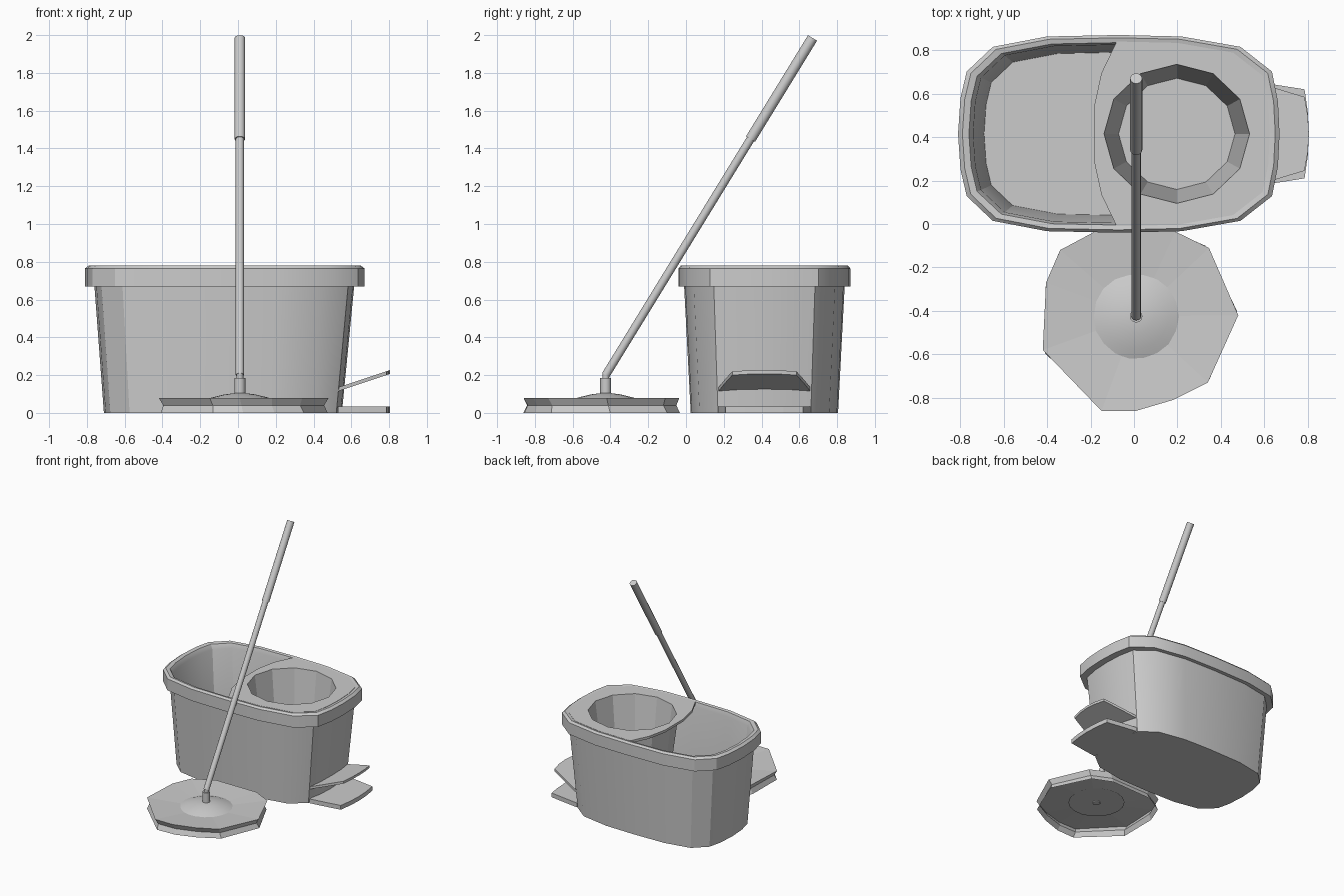
import bpy, bmesh
from math import sin, cos, tau
from mathutils import Vector

if "Cube" in bpy.data.objects:
    bpy.data.objects.remove(bpy.data.objects["Cube"])

CY = 0.415          # bucket centre line in y
MOP = (0.01, -0.425)  # mop head centre


def finish(name, bm, smooth=None):
    bmesh.ops.recalc_face_normals(bm, faces=bm.faces)
    me = bpy.data.meshes.new(name)
    bm.to_mesh(me)
    bm.free()
    ob = bpy.data.objects.new(name, me)
    bpy.context.collection.objects.link(ob)
    if smooth:
        bpy.ops.object.select_all(action='DESELECT')
        ob.select_set(True)
        bpy.context.view_layer.objects.active = ob
        bpy.ops.object.shade_smooth_by_angle(angle=smooth)
    return ob


def loft(name, rings, start=True, end=True, smooth=None):
    bm = bmesh.new()
    vs = [[bm.verts.new(p) for p in r] for r in rings]
    n = len(vs[0])
    for a, b in zip(vs, vs[1:]):
        for i in range(n):
            j = (i + 1) % n
            bm.faces.new((a[i], a[j], b[j], b[i]))
    if start:
        bm.faces.new(vs[0][::-1])
    if end:
        bm.faces.new(vs[-1])
    return finish(name, bm, smooth)


def circle(cx, cy, r, z, n, ry=None):
    return [(cx + r * cos(tau * i / n), cy + (ry or r) * sin(tau * i / n), z) for i in range(n)]


def tube(name, p, q, r, n=12):
    p, q = Vector(p), Vector(q)
    d = (q - p).normalized()
    u = d.cross(Vector((0, 1, 0) if abs(d.y) < 0.3 else (1, 0, 0))).normalized()
    v = d.cross(u)
    ring = lambda c: [c + r * (cos(tau * i / n) * u + sin(tau * i / n) * v) for i in range(n)]
    return loft(name, [ring(p), ring(q)], smooth=0.7)


# Bucket outline: half profile in unit space, mirrored across the long axis
half = [(1, 0), (0.99, 0.33), (0.953, 0.63), (0.757, 0.88), (0.39, 0.985), (0.0, 1.0),
        (-0.446, 0.985), (-0.784, 0.88), (-0.946, 0.63), (-0.985, 0.36), (-1, 0)]
unit = half + [(u, -v) for u, v in half[-2:0:-1]]


def outline(x0, x1, hy, z):
    return [((x0 + x1) / 2 + u * (x1 - x0) / 2, CY + v * hy, z) for u, v in unit]


# Bucket: floor, outer wall, overhanging rim, lip and inner wall
loft("bucket", [
    outline(-0.71, 0.55, 0.39, 0),
    outline(-0.76, 0.615, 0.425, 0.67),
    outline(-0.81, 0.67, 0.455, 0.67),
    outline(-0.81, 0.67, 0.455, 0.765),
    outline(-0.79, 0.65, 0.442, 0.78),
    outline(-0.76, 0.62, 0.42, 0.775),
    outline(-0.74, 0.605, 0.41, 0.74),
    outline(-0.69, 0.53, 0.375, 0.025)], smooth=0.5)

# Top deck over the right half, with a hole for the wringer cup
lip = outline(-0.765, 0.625, 0.425, 0.778)
edge = [(-0.08, 0.425), (-0.15, 0.28), (-0.185, 0.12)]
loop = [p for p in lip[:6] if p[0] > -0.07]
loop += [(x, CY + y, 0.778) for x, y in edge]
loop += [(x, CY - y, 0.778) for x, y in edge[::-1]]
loop += [p for p in lip[15:] if p[0] > -0.07]
bm = bmesh.new()
for ring in (loop, circle(0.197, CY, 0.335, 0.778, 12, 0.32)):
    vs = [bm.verts.new(p) for p in ring]
    for i in range(len(vs)):
        bm.edges.new((vs[i - 1], vs[i]))
bmesh.ops.triangle_fill(bm, use_beauty=True, edges=bm.edges[:], normal=(0, 0, 1))
bmesh.ops.dissolve_limit(bm, angle_limit=0.01, verts=bm.verts[:], edges=bm.edges[:])
bmesh.ops.recalc_face_normals(bm, faces=bm.faces)
if bm.faces[0].normal.z < 0:
    bmesh.ops.reverse_faces(bm, faces=bm.faces[:])
me = bpy.data.meshes.new("deck")
bm.to_mesh(me)
bm.free()
deck = bpy.data.objects.new("deck", me)
bpy.context.collection.objects.link(deck)
mod = deck.modifiers.new("thickness", 'SOLIDIFY')
mod.thickness = 0.02

# Wringer cup, hanging from the deck
loft("wringer_cup", [
    circle(0.197, CY, 0.28, 0.25, 12, 0.27),
    circle(0.197, CY, 0.348, 0.765, 12, 0.333),
    circle(0.197, CY, 0.335, 0.778, 12, 0.32),
    circle(0.197, CY, 0.268, 0.265, 12, 0.256)])


# Foot pedals: flat lower one and tilted upper one
def pedal(name, inner, outer, z0, z1, t):
    x0, x1 = 0.53, 0.80
    prof = [(x0, inner), (0.64, inner + (outer - inner) * 0.4), (0.785, outer),
            (0.80, outer * 0.5), (0.805, 0)]
    pts = prof + [(x, -y) for x, y in prof[-2::-1]]
    top = [(x, CY + y, z0 + (z1 - z0) * (x - x0) / (x1 - x0)) for x, y in pts]
    loft(name, [[(x, y, z - t) for x, y, z in top], top])


pedal("lower_pedal", 0.243, 0.205, 0.035, 0.035, 0.035)
pedal("upper_pedal", 0.243, 0.17, 0.135, 0.225, 0.02)

# Mop head: dished sheet with a loose, slightly twisted skirt, open below
rim = [(0.48, -0.42), (0.345, -0.11), (0.19, -0.035), (-0.18, -0.035), (-0.34, -0.12),
       (-0.405, -0.27), (-0.42, -0.58), (-0.15, -0.86), (0.01, -0.86), (0.18, -0.81), (0.34, -0.73)]


def skirt(s, twist, z):
    c, k = cos(twist) * s, sin(twist) * s
    return [(MOP[0] + (x - MOP[0]) * c - (y - MOP[1]) * k,
             MOP[1] + (x - MOP[0]) * k + (y - MOP[1]) * c, z) for x, y in rim]


loft("mop_head", [skirt(0.99, 0.04, 0), skirt(0.95, 0.02, 0.04),
                  skirt(1, 0, 0.08), skirt(0.4, 0, 0.062)], start=False)

# Domed plate in the middle of the mop head
loft("mop_plate", [circle(*MOP, r, z, 18) for r, z in
                   ((0.21, 0.058), (0.15, 0.081), (0.08, 0.098), (0.03, 0.104))],
     smooth=0.7)

# Stem, joint, pole and grip
x, y = MOP
a, b = Vector((x, y, 0.2)), Vector((x, 0.67, 1.985))
tube("stem", (x, y, 0.05), (x, y, 0.185), 0.029)
tube("joint", (x, y, 0.18), (x, y, 0.21), 0.018)
tube("pole", a, a.lerp(b, 0.75), 0.022)
tube("grip", a.lerp(b, 0.7), b, 0.028)
